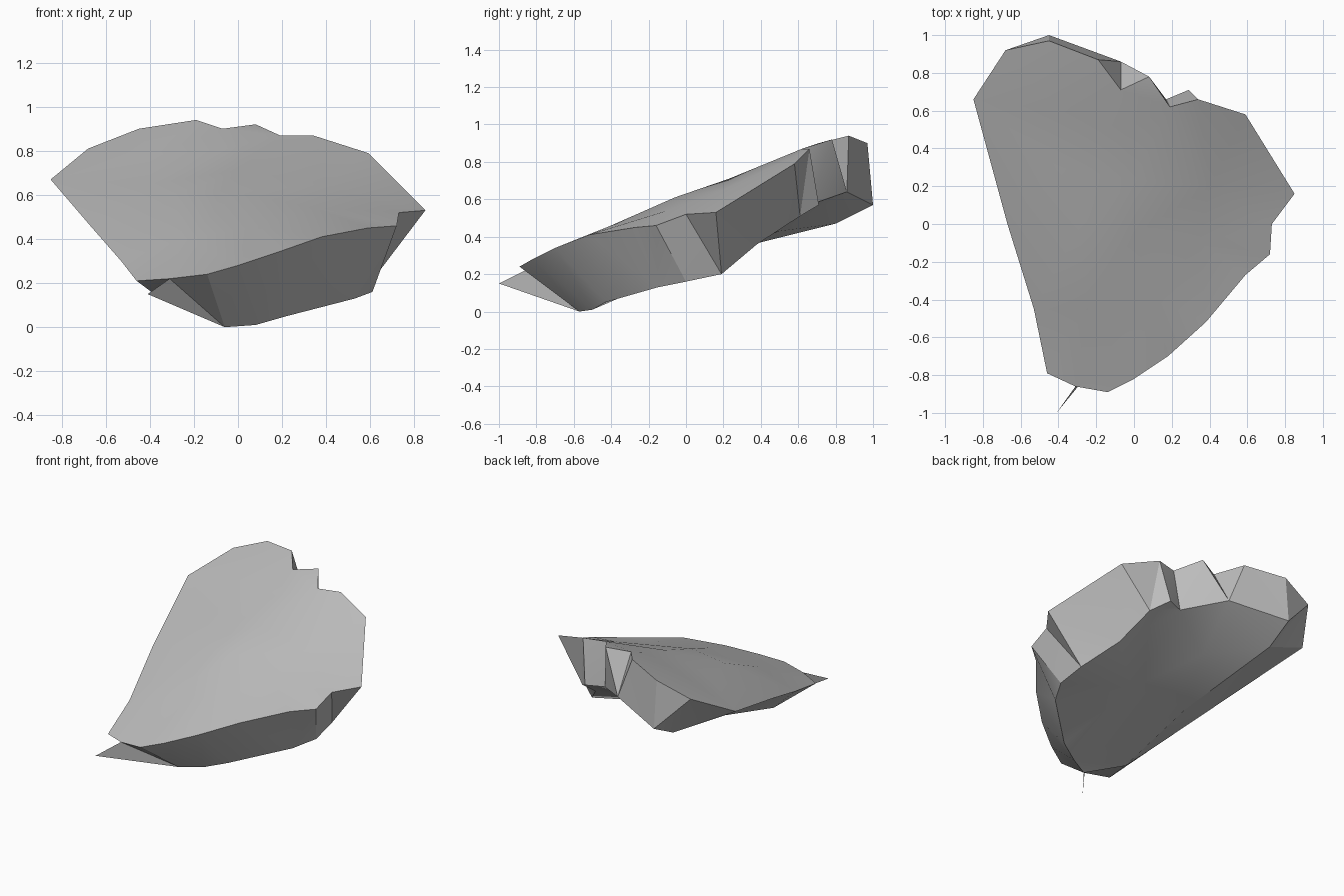
import bpy
import bmesh
from math import radians
from mathutils import Vector
from mathutils.geometry import delaunay_2d_cdt

default_cube = bpy.data.objects.get("Cube")
if default_cube:
    bpy.data.objects.remove(default_cube, do_unlink=True)

# Single stone colour
stone = bpy.data.materials.new("stone grey")
stone.use_nodes = True
stone_colour = (0.5, 0.5, 0.5, 1)
stone.diffuse_color = stone_colour
shader = next(n for n in stone.node_tree.nodes if n.type == "BSDF_PRINCIPLED")
shader.inputs["Base Color"].default_value = stone_colour
shader.inputs["Roughness"].default_value = 0.8

# Upper rim, counterclockwise from the front
upper_rim = [
    (-.14, -.89, .24), (0, -.82, .28), (.18, -.7, .34), (.38, -.52, .41),
    (.59, -.27, .45), (.72, -.16, .46), (.73, 0, .52), (.85, .16, .53),
    (.59, .58, .79), (.34, .66, .87), (.19, .62, .87), (.08, .78, .92),
    (-.07, .71, .9), (-.19, .87, .94), (-.45, .97, .9), (-.68, .92, .81),
    (-.85, .66, .67), (-.67, 0, .46), (-.53, -.45, .3), (-.46, -.79, .21),
    (-.31, -.86, .22)]
# Gentle swell of the upper face
upper_swell = [
    (-.29, -.02, .6), (0, -.06, .61), (0, .23, .71), (-.05, .5, .81),
    (-.4, .6, .78), (.4, .2, .65), (-.4, .3, .65), (.1, -.4, .46),
    (.35, -.1, .54), (-.25, -.45, .4)]
# Lower rim, starting at the lowest point
lower_rim = [
    (-.06, -.57, 0), (.08, -.5, .01), (.22, -.43, .05), (.53, -.15, .13),
    (.61, 0, .16), (.6, .19, .2), (.44, .38, .36), (.38, .61, .51),
    (.29, .71, .57), (.17, .66, .57), (-.07, .86, .64), (-.45, 1, .57),
    (-.46, .8, .47), (-.36, .08, .29), (-.34, -.49, .12)]
lower_hollow = [(.1, .1, .27), (-.15, .5, .43)]


def add_cap(bm, rim, inner):
    """Fill a rim with triangles that pass through the inner points."""
    verts = [bm.verts.new(p) for p in rim + inner]
    flat = [Vector(p[:2]) for p in rim + inner]
    outline = list(range(len(rim)))
    result = delaunay_2d_cdt(flat, [], [outline], 1, 1e-5)
    triangles, origin = result[2], result[3]
    for tri in triangles:
        bm.faces.new([verts[origin[i][0]] for i in tri])
    return verts[:len(rim)]


def add_wall(bm, first, second):
    """Stitch two rims, always taking the shorter diagonal."""
    a = b = 0
    while a < len(first) or b < len(second):
        here, there = first[a % len(first)], second[b % len(second)]
        next_a, next_b = first[(a + 1) % len(first)], second[(b + 1) % len(second)]
        along_first = (next_a.co - there.co).length
        along_second = (next_b.co - here.co).length
        if b == len(second) or (a < len(first) and along_first <= along_second):
            bm.faces.new((here, next_a, there))
            a += 1
        else:
            bm.faces.new((here, next_b, there))
            b += 1


def finish(name, bm):
    bmesh.ops.recalc_face_normals(bm, faces=bm.faces)
    mesh = bpy.data.meshes.new(name)
    bm.to_mesh(mesh)
    bm.free()
    mesh.materials.append(stone)
    obj = bpy.data.objects.new(name, mesh)
    bpy.context.collection.objects.link(obj)
    bpy.ops.object.select_all(action="DESELECT")
    obj.select_set(True)
    bpy.context.view_layer.objects.active = obj
    return obj


# Rock slab: two caps joined by a faceted wall
bm = bmesh.new()
top_ring = add_cap(bm, upper_rim, upper_swell)
bottom_ring = add_cap(bm, lower_rim, lower_hollow)
add_wall(bm, top_ring, bottom_ring)
finish("rock_slab", bm)
bpy.ops.object.shade_smooth_by_angle(angle=radians(25))

# Thin splinter standing out at the front
bm = bmesh.new()
splinter_tip = (-.41, -1, .15)
bm.faces.new([bm.verts.new(p) for p in (lower_rim[0], upper_rim[-1], splinter_tip)])
finish("front_splinter", bm)
